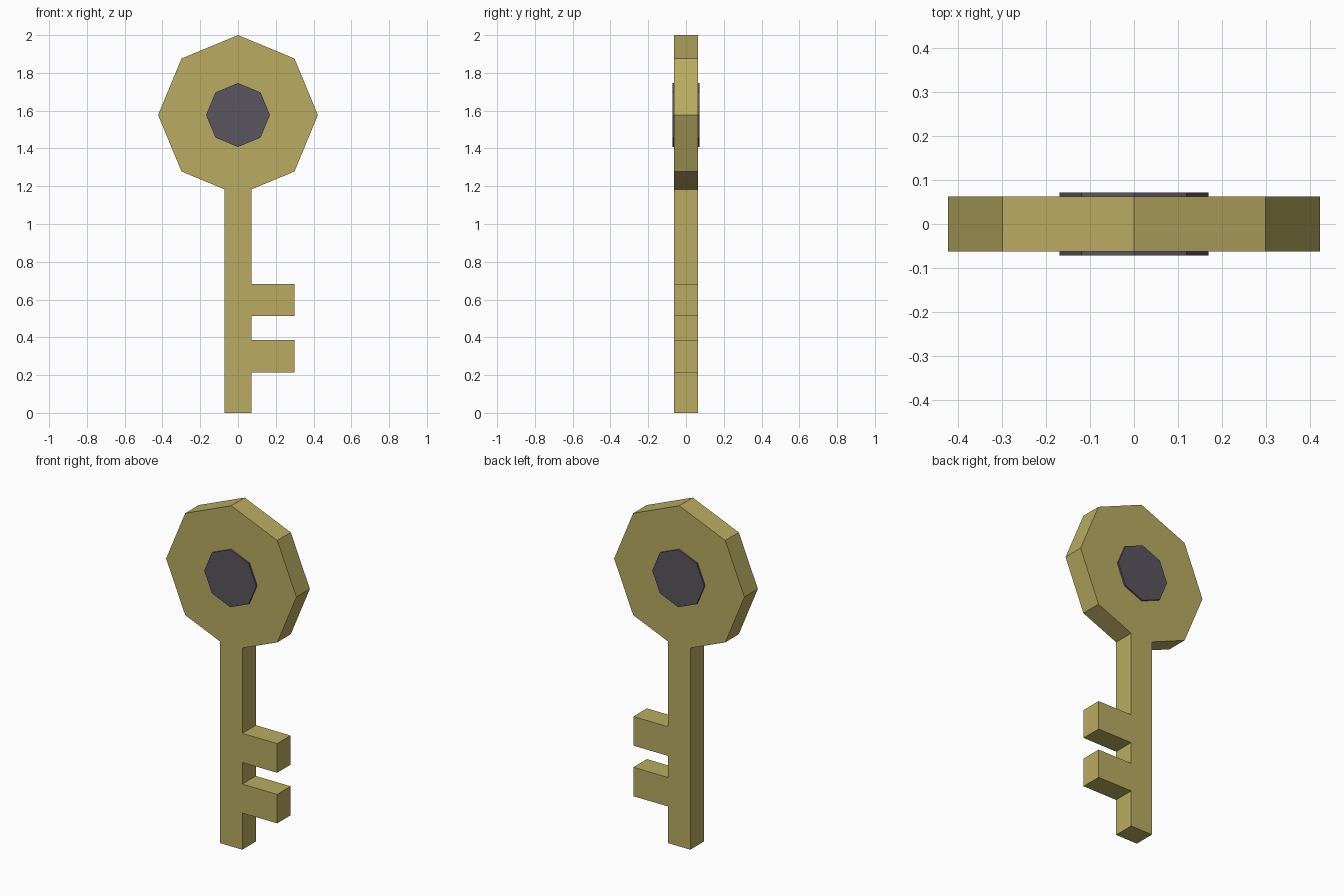
import bpy, bmesh
from math import sin, cos, pi

cube = bpy.data.objects.get("Cube")
if cube:
    bpy.data.objects.remove(cube, do_unlink=True)


def make_material(name, rgb):
    mat = bpy.data.materials.new(name)
    mat.use_nodes = True
    mat.diffuse_color = (*rgb, 1)
    mat.node_tree.nodes["Principled BSDF"].inputs["Base Color"].default_value = (*rgb, 1)
    return mat


def extrude_profile(name, points, y_front, y_back, mat):
    """Extrude an x-z outline from y_front to y_back."""
    bm = bmesh.new()
    face = bm.faces.new([bm.verts.new((x, y_front, z)) for x, z in points])
    result = bmesh.ops.extrude_face_region(bm, geom=[face], use_keep_orig=True)
    verts = [g for g in result["geom"] if isinstance(g, bmesh.types.BMVert)]
    bmesh.ops.translate(bm, vec=(0, y_back - y_front, 0), verts=verts)
    bmesh.ops.recalc_face_normals(bm, faces=bm.faces)
    mesh = bpy.data.meshes.new(name)
    bm.to_mesh(mesh)
    bm.free()
    mesh.materials.append(mat)
    obj = bpy.data.objects.new(name, mesh)
    bpy.context.collection.objects.link(obj)
    return obj


def octagon(radius, z):
    """Eight corners, counter-clockwise from the bottom one."""
    return [(radius * sin(i * pi / 4), z - radius * cos(i * pi / 4)) for i in range(8)]


brass = make_material("brass", (0.49, 0.41, 0.122))
dark_grey = make_material("dark grey", (0.102, 0.092, 0.114))

BOW_Z, BOW_R = 1.577, 0.423
HALF_SHAFT, HALF_DEPTH, BIT_X = 0.072, 0.0625, 0.298
JOIN_Z = BOW_Z - BOW_R + HALF_SHAFT * 0.414

# Key body: shaft, two teeth on the left side and octagonal bow in one outline
outline = [(-HALF_SHAFT, 0), (HALF_SHAFT, 0)]
for low, high in ((0.215, 0.385), (0.512, 0.683)):
    outline += [(HALF_SHAFT, low), (BIT_X, low), (BIT_X, high), (HALF_SHAFT, high)]
outline.append((HALF_SHAFT, JOIN_Z))
outline += octagon(BOW_R, BOW_Z)[1:]
outline.append((-HALF_SHAFT, JOIN_Z))
extrude_profile("key_body", outline, -HALF_DEPTH, HALF_DEPTH, brass)

# Dark discs standing slightly proud of both sides of the bow
for name, side in (("front_disc", -1), ("back_disc", 1)):
    extrude_profile(name, octagon(0.169, BOW_Z), side * 0.072, side * 0.0625, dark_grey)
